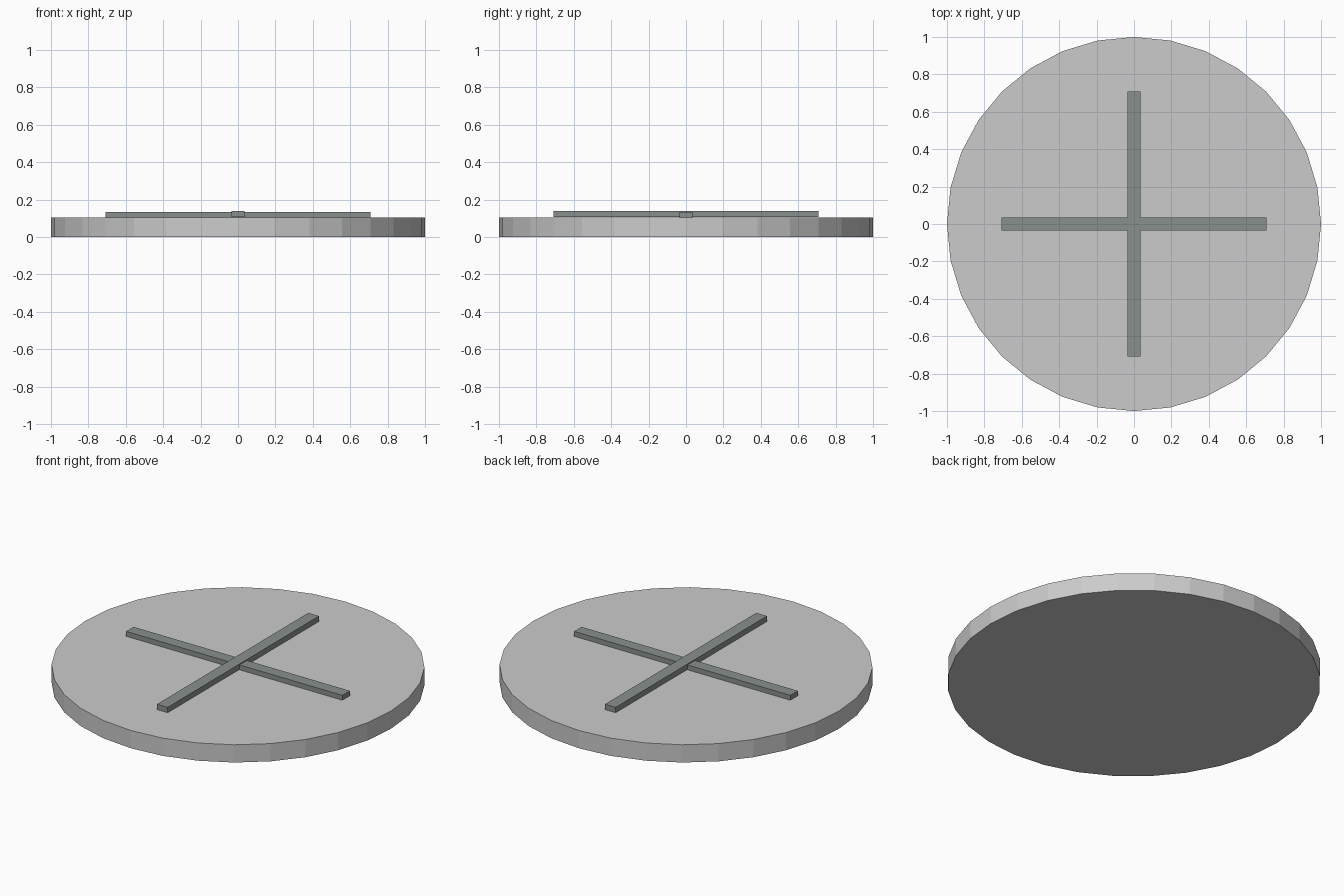
import bpy

if "Cube" in bpy.data.objects:
    bpy.data.objects.remove(bpy.data.objects["Cube"])

# Round plate: 32-sided flat disc
bpy.ops.mesh.primitive_cylinder_add(vertices=32, radius=1.0, depth=0.105,
                                    location=(0, 0, 0.0525))
bpy.context.object.name = "round_plate"

# Dark grey-green for the bars
dark = bpy.data.materials.new("dark_grey")
dark.diffuse_color = (0.25, 0.28, 0.265, 1)
dark.use_nodes = True
dark.node_tree.nodes["Principled BSDF"].inputs["Base Color"].default_value = dark.diffuse_color


def bar(name, size, z_bottom):
    """Box bar centred on the plate, resting at z_bottom."""
    bpy.ops.mesh.primitive_cube_add(size=1, location=(0, 0, z_bottom + size[2] / 2))
    ob = bpy.context.object
    ob.name = name
    ob.scale = size
    bpy.ops.object.transform_apply(location=False, rotation=False, scale=True)
    ob.data.materials.append(dark)


# Crossed bars, the second sitting slightly higher
bar("cross_bar_side_to_side", (1.415, 0.07, 0.032), 0.102)
bar("cross_bar_front_to_back", (0.07, 1.415, 0.032), 0.108)
